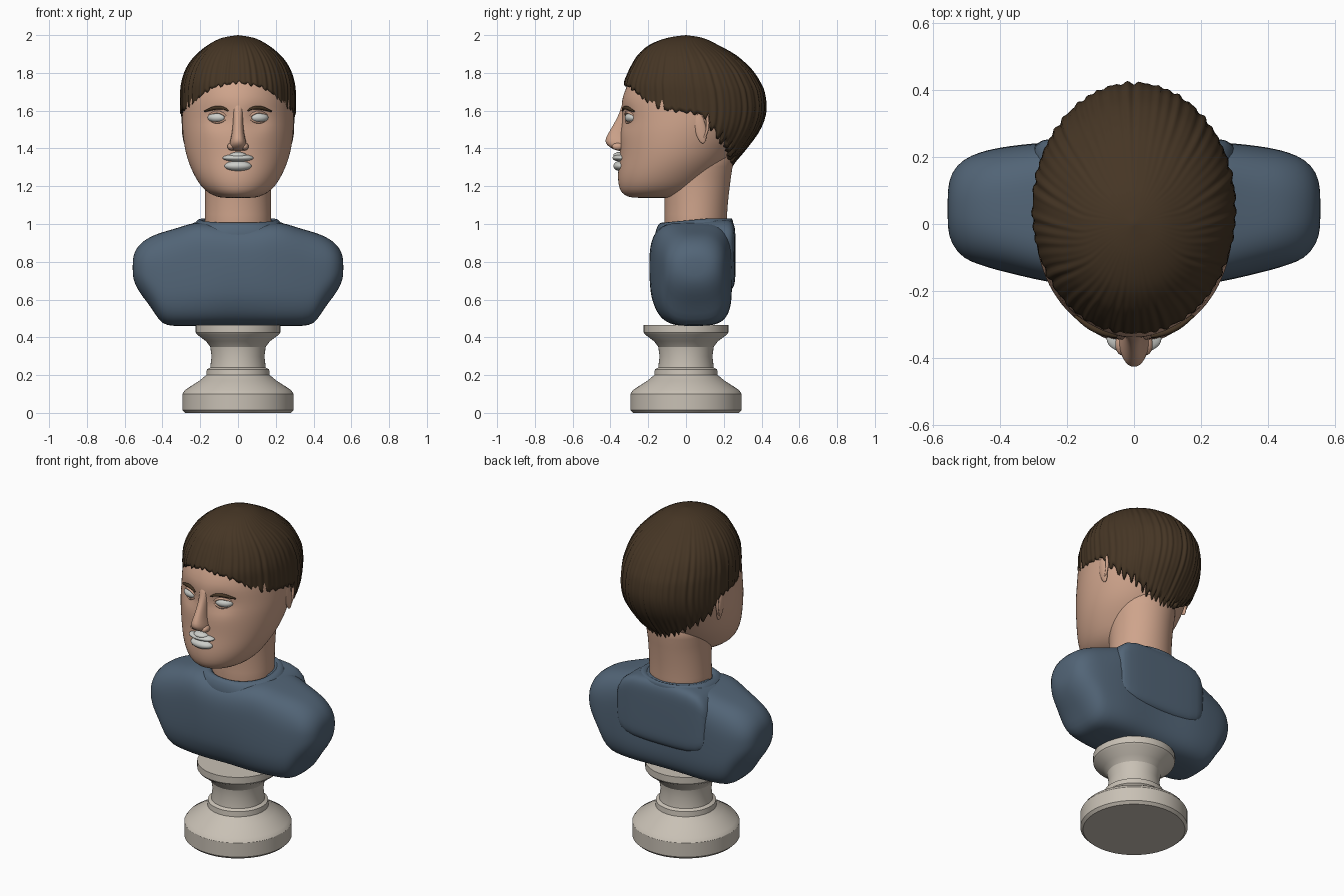
import bpy, bmesh, math
from math import sin, cos, pi, radians, exp

cube = bpy.data.objects.get("Cube")
if cube:
    bpy.data.objects.remove(cube, do_unlink=True)


def material(name, rgb):
    m = bpy.data.materials.new(name)
    m.use_nodes = True
    m.diffuse_color = (*rgb, 1)
    m.node_tree.nodes["Principled BSDF"].inputs["Base Color"].default_value = (*rgb, 1)
    return m


SKIN = material("skin", (0.62, 0.37, 0.26))
HAIR = material("dark brown hair", (0.06, 0.036, 0.018))
SHIRT = material("slate blue cloth", (0.085, 0.13, 0.185))
STONE = material("warm stone", (0.58, 0.53, 0.46))
PALE = material("pale grey", (0.6, 0.61, 0.58))


def spow(v, e):
    return math.copysign(abs(v) ** e, v)


def level_ring(z, hw, yf, yb, power=2.0, n=48):
    """Horizontal superellipse from yf (front) to yb (back)."""
    cy, hd, e = (yf + yb) / 2, (yb - yf) / 2, 2 / power
    return [(hw * spow(sin(t), e), cy - hd * spow(cos(t), e), z)
            for t in (2 * pi * i / n for i in range(n))]


def side_ring(x, zlo, zhi, ylo, yhi, power, n=48):
    """Upright superellipse in the plane of the given x."""
    return [(x, p[1], p[0] + (zlo + zhi) / 2)
            for p in level_ring(0, (zhi - zlo) / 2, ylo, yhi, power, n)]


def loft(name, rings, mat, subdivide=1, cap=True):
    bm = bmesh.new()
    rows = [[bm.verts.new(p) for p in ring] for ring in rings]
    n = len(rows[0])
    for a, b in zip(rows, rows[1:]):
        for i in range(n):
            j = (i + 1) % n
            bm.faces.new((a[i], a[j], b[j], b[i]))
    if cap:
        bm.faces.new(rows[0])
        bm.faces.new(rows[-1])
    bmesh.ops.remove_doubles(bm, verts=bm.verts, dist=1e-5)
    bmesh.ops.recalc_face_normals(bm, faces=bm.faces)
    for f in bm.faces:
        f.smooth = True
    me = bpy.data.meshes.new(name)
    bm.to_mesh(me)
    bm.free()
    me.materials.append(mat)
    ob = bpy.data.objects.new(name, me)
    bpy.context.collection.objects.link(ob)
    if subdivide:
        ob.modifiers.new("Smooth", "SUBSURF").levels = subdivide
        ob.modifiers["Smooth"].render_levels = subdivide
    return ob


def blob(name, loc, size, mat, rot=(0, 0, 0)):
    bpy.ops.mesh.primitive_uv_sphere_add(segments=32, ring_count=16, location=loc, rotation=rot)
    ob = bpy.context.object
    ob.name, ob.scale = name, size
    ob.data.materials.append(mat)
    bpy.ops.object.shade_smooth()
    return ob


def tube(name, points, radii, mat):
    cu = bpy.data.curves.new(name, "CURVE")
    cu.dimensions, cu.bevel_depth, cu.bevel_resolution, cu.use_fill_caps = "3D", 1, 3, True
    sp = cu.splines.new("POLY")
    sp.points.add(len(points) - 1)
    for p, co, r in zip(sp.points, points, radii):
        p.co, p.radius = (*co, 1), r
    cu.materials.append(mat)
    ob = bpy.data.objects.new(name, cu)
    bpy.context.collection.objects.link(ob)


def lookup(table, x):
    """Linear interpolation in a table of rows keyed by an ascending first value."""
    x = min(max(x, table[0][0]), table[-1][0])
    for a, b in zip(table, table[1:]):
        if x <= b[0]:
            f = (x - a[0]) / (b[0] - a[0])
            return [p + (q - p) * f for p, q in zip(a, b)]


# Turned pedestal
profile = [(0.28, 0), (0.295, 0.015), (0.295, 0.1), (0.28, 0.122), (0.205, 0.17), (0.168, 0.2),
           (0.165, 0.23), (0.147, 0.24), (0.14, 0.3), (0.147, 0.35), (0.17, 0.38),
           (0.217, 0.415), (0.224, 0.425), (0.224, 0.465)]
loft("pedestal", [level_ring(z, r, -r, r, n=64) for r, z in profile], STONE, 0)
bpy.context.view_layer.objects.active = bpy.data.objects["pedestal"]
bpy.data.objects["pedestal"].select_set(True)
bpy.ops.object.shade_smooth_by_angle(angle=radians(25))

# Torso with rounded shoulders, lofted sideways
half = [(0, 0.46, 0.985, -0.195, 0.235, 4), (0.12, 0.46, 1.0, -0.195, 0.24, 4),
        (0.22, 0.46, 1.015, -0.18, 0.245, 4), (0.3, 0.46, 0.985, -0.165, 0.242, 3.6),
        (0.38, 0.46, 0.963, -0.145, 0.232, 3.2), (0.42, 0.49, 0.95, -0.135, 0.225, 3),
        (0.46, 0.56, 0.935, -0.122, 0.215, 2.7), (0.51, 0.62, 0.905, -0.105, 0.195, 2.4),
        (0.547, 0.68, 0.86, -0.06, 0.155, 2.2), (0.558, 0.73, 0.81, -0.01, 0.1, 2)]
rows = [(-r[0], *r[1:]) for r in half[:0:-1]] + half
torso = loft("torso", [side_ring(*r) for r in rows], SHIRT)
for v in torso.data.vertices:      # chest tapers in towards a shallow fold above the hem
    if v.co.y < 0.02:
        v.co.y += 0.05 * max(0, (0.66 - v.co.z) / 0.2) * max(0, 1 - abs(v.co.x) / 0.45)

# Upper back panel and collar
loft("upper_back", [side_ring(x, 0.64 + c, 1.03 - c * 1.5, 0.0, 0.262 - c / 3, 6)
                    for x, c in ((-0.31, 0.09), (-0.28, 0.03), (-0.2, 0), (0, 0),
                                 (0.2, 0), (0.28, 0.03), (0.31, 0.09))], SHIRT)
collar = loft("collar", [level_ring(*r) for r in (
    (0.9, 0.27, -0.175, 0.25, 2.4), (0.97, 0.25, -0.165, 0.25, 2.4), (1.015, 0.225, -0.15, 0.25, 2.3),
    (1.027, 0.2, -0.13, 0.24, 2.2), (1.015, 0.175, -0.11, 0.22, 2), (0.96, 0.165, -0.1, 0.2, 2))], SHIRT)
for v in collar.data.vertices:
    v.co.z += 0.09 * min(0.08, v.co.y - 0.05)

# Neck
loft("neck", [level_ring(*r) for r in (
    (0.93, 0.178, -0.115, 0.215), (1.0, 0.177, -0.115, 0.215), (1.1, 0.174, -0.112, 0.22),
    (1.2, 0.174, -0.12, 0.232), (1.3, 0.18, -0.13, 0.245), (1.42, 0.2, -0.1, 0.27))], SKIN)

# Head with eye sockets pressed in and cheeks shaped
head = loft("head", [level_ring(*r) for r in (
    (1.138, 0.07, -0.26, -0.06), (1.142, 0.11, -0.31, 0.0), (1.165, 0.16, -0.343, 0.05),
    (1.2, 0.197, -0.357, 0.1), (1.25, 0.228, -0.362, 0.15), (1.3, 0.252, -0.358, 0.2),
    (1.35, 0.27, -0.352, 0.24), (1.4, 0.282, -0.35, 0.27), (1.45, 0.29, -0.35, 0.3),
    (1.5, 0.295, -0.347, 0.32), (1.55, 0.296, -0.342, 0.34), (1.6, 0.294, -0.342, 0.35),
    (1.65, 0.291, -0.342, 0.36), (1.7, 0.285, -0.327, 0.36), (1.76, 0.272, -0.3, 0.34),
    (1.83, 0.23, -0.25, 0.29), (1.9, 0.15, -0.17, 0.18))], SKIN)
for v in head.data.vertices:
    if v.co.y < -0.1:
        dx, dz = (abs(v.co.x) - 0.105) / 0.06, (v.co.z - 1.56) / 0.04
        v.co.y += 0.028 * exp(-dx * dx - dz * dz)


def face_y(x, out=0.0):
    return -0.342 * math.sqrt(1 - (x / 0.296) ** 2) - out


# Nose
loft("nose", [level_ring(z, w, yf, -0.27, 2.2, 24) for z, w, yf in (
    (1.385, 0.03, -0.355), (1.395, 0.045, -0.385), (1.415, 0.047, -0.418), (1.44, 0.042, -0.432),
    (1.47, 0.034, -0.418), (1.52, 0.028, -0.388), (1.57, 0.026, -0.36), (1.61, 0.03, -0.346),
    (1.65, 0.035, -0.335))], SKIN)

# Lips
blob("lower_lip", (0, -0.343, 1.307), (0.072, 0.042, 0.028), PALE)
blob("upper_lip", (0, -0.343, 1.35), (0.082, 0.046, 0.02), PALE)
blob("lip_centre", (0, -0.35, 1.363), (0.045, 0.035, 0.018), PALE)

for side, s in (("left", 1), ("right", -1)):
    # Eye, lids and brow
    blob(side + "_eye", (s * 0.11, -0.288, 1.563), (0.052, 0.034, 0.027), PALE, (0, 0, s * 0.3))
    for lid, k, r in (("upper", 0.03, 0.007), ("lower", -0.027, 0.005)):
        pts = []
        for i in range(9):
            t = i / 8
            x = 0.055 + 0.11 * t
            pts.append((s * x, face_y(x, -0.022 + 0.016 * sin(pi * t)), 1.563 + k * sin(pi * t)))
        tube(f"{side}_{lid}_eyelid", pts, [r] * 9, SKIN)
    brow = []
    for i in range(9):
        t = i / 8
        x = 0.052 + 0.125 * t
        brow.append((s * x, face_y(x, 0.0), 1.6 + 0.018 * sin(pi * t ** 0.8) - 0.004 * t))
    tube(side + "_eyebrow", brow, [0.004 + 0.006 * sin(pi * i / 8) for i in range(9)], HAIR)
    # Nostril wing and ear
    blob(side + "_nostril", (s * 0.036, -0.36, 1.41), (0.02, 0.032, 0.02), SKIN)
    blob(side + "_ear", (s * 0.283, 0.075, 1.51), (0.012, 0.03, 0.085), SKIN, (0.2, 0, 0))
    tube(side + "_ear_rim", [(s * 0.289, 0.08 + 0.035 * sin(t), 1.53 + 0.08 * cos(t))
                             for t in (-0.9 + 0.3 * i for i in range(13))],
         [0.009] * 9 + [0.008, 0.007, 0.006, 0.004], SKIN)

# Hair cap: sections by height, a hairline by angle, and combed ridges
sections = [(1.25, 0.19, -0.2, 0.23), (1.32, 0.21, -0.2, 0.255), (1.4, 0.26, -0.25, 0.32),
            (1.5, 0.295, -0.3, 0.39), (1.6, 0.303, -0.328, 0.422), (1.7, 0.303, -0.332, 0.412),
            (1.75, 0.297, -0.327, 0.39), (1.8, 0.283, -0.308, 0.36), (1.85, 0.258, -0.283, 0.315),
            (1.9, 0.217, -0.25, 0.255), (1.95, 0.155, -0.19, 0.165), (1.985, 0.085, -0.1, 0.09),
            (2.0, 0, 0, 0)]
hairline = [(0, 1.75), (25, 1.725), (38, 1.69), (50, 1.635), (65, 1.605), (90, 1.585), (100, 1.57),
            (106, 1.51), (116, 1.46), (130, 1.42), (150, 1.36), (180, 1.325)]


def smooth_rows(table, steps=6):
    """Catmull-Rom refinement of the rows."""
    out = []
    for i in range(len(table) - 1):
        p = [table[min(max(i + k, 0), len(table) - 1)] for k in (-1, 0, 1, 2)]
        for t in (k / steps for k in range(steps)):
            out.append([b + 0.5 * t * (c - a + t * (2 * a - 5 * b + 4 * c - d
                        + t * (3 * (b - c) + d - a))) for a, b, c, d in zip(*p)])
    return out + [table[-1]]


fine = smooth_rows(sections)
COLS, ROWS = 288, 30
rings = [[] for _ in range(ROWS + 2)]
for i in range(COLS):
    a = 2 * pi * i / COLS
    deg = abs(math.degrees(a) - 360 * (a > pi))
    ridge = 0.5 * abs(sin(23 * a)) + 0.3 * sin(61 * a + 1) + 0.2 * sin(37 * a + 2)
    fringe = 0.006 + 0.014 * (deg > 95)
    low = lookup(hairline, deg)[1] + fringe * (sin(47 * a) + 0.6 * sin(71 * a + 1))
    for j in range(ROWS + 2):
        v = min(j / ROWS, 1)
        z, hw, yf, yb = lookup(fine, 2 - (2 - low) * v ** 1.7)
        cy, hd = (yf + yb) / 2, (yb - yf) / 2
        k = 1 + 0.022 * (ridge - 0.3) * min(1, 2 * v)
        if j > ROWS:
            k, z = 0.88, z + 0.01
        rings[j].append((k * hw * sin(a), cy - k * hd * cos(a), z))
loft("hair", rings, HAIR, 0, cap=False)
